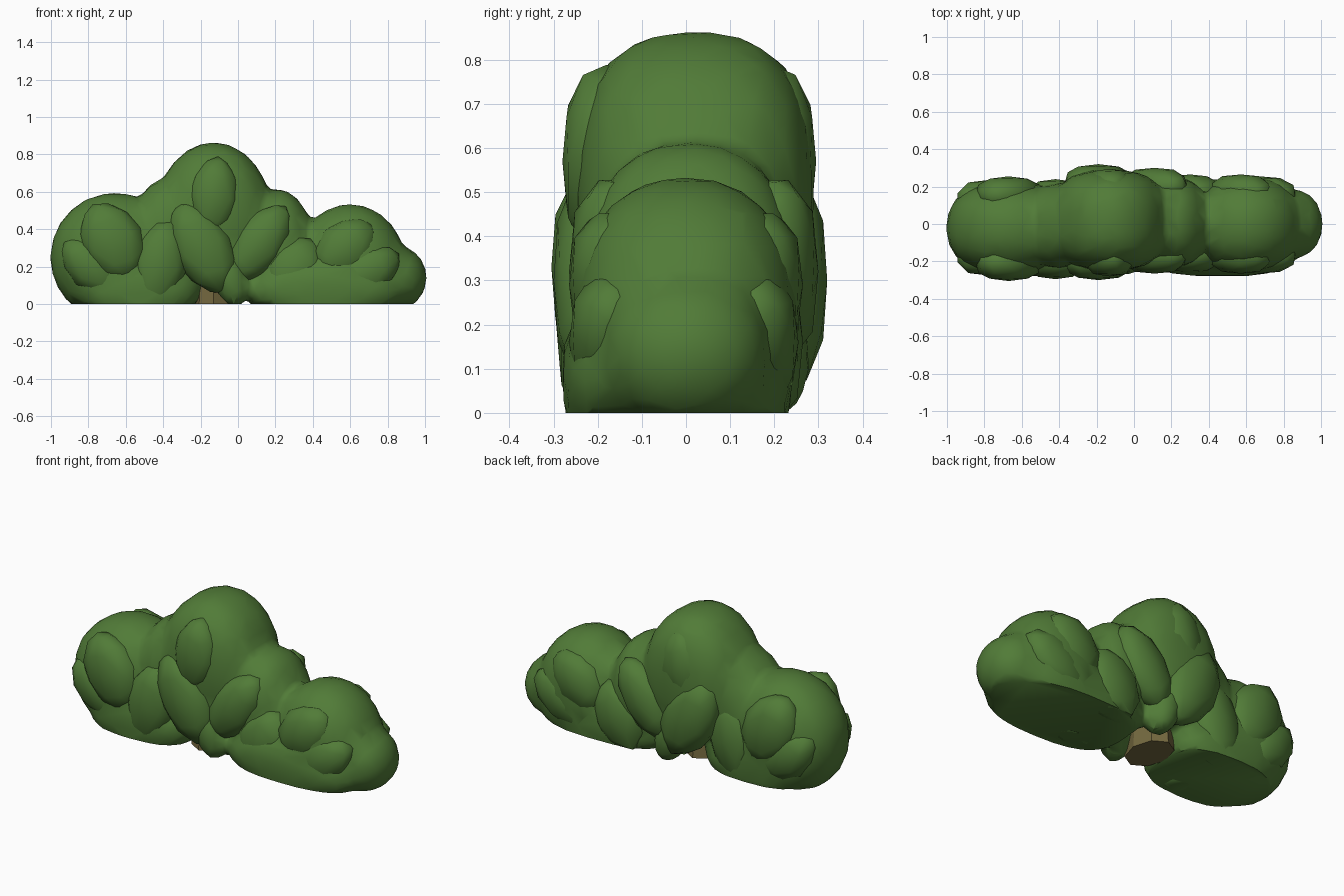
import bpy, bmesh, math
from mathutils import Vector, Matrix

cube = bpy.data.objects.get("Cube")
if cube:
    bpy.data.objects.remove(cube, do_unlink=True)


def material(name, colour):
    m = bpy.data.materials.new(name)
    m.use_nodes = True
    m.diffuse_color = (*colour, 1)
    m.node_tree.nodes["Principled BSDF"].inputs["Base Color"].default_value = (*colour, 1)
    return m


green = material("leaf green", (0.083, 0.2, 0.039))
brown = material("bark brown", (0.175, 0.14, 0.05))


def make_object(name, bm, mat):
    mesh = bpy.data.meshes.new(name)
    bm.to_mesh(mesh)
    bm.free()
    ob = bpy.data.objects.new(name, mesh)
    mesh.materials.append(mat)
    bpy.context.collection.objects.link(ob)
    bpy.ops.object.select_all(action='DESELECT')
    ob.select_set(True)
    bpy.context.view_layer.objects.active = ob
    return ob


def add_clump(bm, centre, radii, tilt=0, boxy=2.4, taper=0, detail=3):
    """Rounded foliage mass, fuller in depth than a plain ellipsoid."""
    turn = Matrix.Rotation(math.radians(tilt), 3, 'Y')
    for v in bmesh.ops.create_icosphere(bm, subdivisions=detail, radius=1)["verts"]:
        d = v.co.normalized()
        ring = math.hypot(d.x, d.z)
        d /= (ring ** boxy + abs(d.y) ** boxy) ** (1 / boxy)
        d.x *= 1 - taper * d.z * d.z
        p = Vector((d.x * radii[0], d.y * radii[1], d.z * radii[2]))
        v.co = turn @ p + Vector(centre)


def cut_at_ground(bm):
    geom = bm.verts[:] + bm.edges[:] + bm.faces[:]
    cut = bmesh.ops.bisect_plane(bm, geom=geom, plane_co=(0, 0, 0),
                                 plane_no=(0, 0, 1), clear_inner=True)
    rim = [e for e in cut["geom_cut"] if isinstance(e, bmesh.types.BMEdge)]
    if rim:
        bmesh.ops.holes_fill(bm, edges=rim, sides=0)
    bmesh.ops.recalc_face_normals(bm, faces=bm.faces[:])


# Main masses, melted together into one body
body = bmesh.new()
add_clump(body, (-0.66, -0.02, 0.25), (0.345, 0.25, 0.345))           # right mass
add_clump(body, (-0.4, -0.01, 0.35), (0.17, 0.23, 0.315))             # right shoulder
add_clump(body, (-0.13, 0.02, 0.48), (0.31, 0.27, 0.385), boxy=2.8)   # crown
add_clump(body, (0.21, 0.01, 0.3), (0.2, 0.24, 0.315))                # left shoulder
add_clump(body, (0.6, 0, 0.2), (0.3, 0.255, 0.335))                   # left mass
add_clump(body, (0.83, 0, 0.14), (0.18, 0.19, 0.18), boxy=2.2)        # left end
add_clump(body, (-0.53, -0.03, 0.08), (0.34, 0.25, 0.18), boxy=3.5)   # right base
add_clump(body, (0.46, -0.02, 0.08), (0.44, 0.26, 0.18), boxy=3.5)    # left base
for outer in (-0.27, 0.28):                                           # skirt by the stem
    add_clump(body, (-0.04, outer * 0.65, 0.13), (0.09, abs(outer) * 0.35, 0.15), -15)

foliage = make_object("foliage", body, green)
remesh = foliage.modifiers.new("Merge", 'REMESH')
remesh.mode = 'VOXEL'
remesh.voxel_size = 0.025
soften = foliage.modifiers.new("Soften", 'SMOOTH')
soften.factor = 0.5
soften.iterations = 4
reduce = foliage.modifiers.new("Reduce", 'DECIMATE')
reduce.ratio = 0.12
for name in [m.name for m in foliage.modifiers]:
    bpy.ops.object.modifier_apply(modifier=name)
bm = bmesh.new()
bm.from_mesh(foliage.data)
cut_at_ground(bm)
bm.to_mesh(foliage.data)
bm.free()
bpy.ops.object.shade_smooth_by_angle(angle=math.radians(50))

# Broad overlapping leaf clusters:
# x, z, half width, half length, tilt, outermost y at the front and at the back
clusters = [
    (-0.19, 0.3, 0.16, 0.27, -28, -0.3, 0.32),
    (0.11, 0.32, 0.14, 0.25, 36, -0.265, 0.3),
    (-0.13, 0.57, 0.14, 0.22, 6, -0.28, 0.295),
    (-0.67, 0.33, 0.17, 0.23, -28, -0.305, 0.255),
    (-0.78, 0.2, 0.13, 0.2, -48, -0.275, 0.235),
    (-0.42, 0.21, 0.15, 0.25, 12, -0.295, 0.24),
    (0.57, 0.29, 0.15, 0.2, 46, -0.265, 0.265),
    (0.67, 0.16, 0.14, 0.22, 60, -0.265, 0.255),
    (0.3, 0.16, 0.17, 0.21, 25, -0.26, 0.265),
]
for i, (x, z, w, h, tilt, front, back) in enumerate(clusters, 1):
    for label, outer in (("front", front), ("back", back)):
        bm = bmesh.new()
        inner = outer - math.copysign(0.1, outer)
        add_clump(bm, (x, inner, z), (w, 0.1, h), tilt, boxy=2.6, taper=0.2, detail=2)
        cut_at_ground(bm)
        make_object(f"{label}_leaf_cluster_{i}", bm, green)
        bpy.ops.object.shade_smooth_by_angle(angle=math.radians(50))

# Short woody stem in the gap under the crown, wider in depth
bm = bmesh.new()
bmesh.ops.create_cone(bm, cap_ends=True, segments=8, radius1=0.11, radius2=0.09, depth=0.3)
bmesh.ops.scale(bm, verts=bm.verts, vec=(1, 1.4, 1))
bmesh.ops.translate(bm, verts=bm.verts, vec=(-0.13, -0.03, 0.15))
make_object("stem", bm, brown)
bpy.ops.object.shade_smooth_by_angle(angle=math.radians(30))
